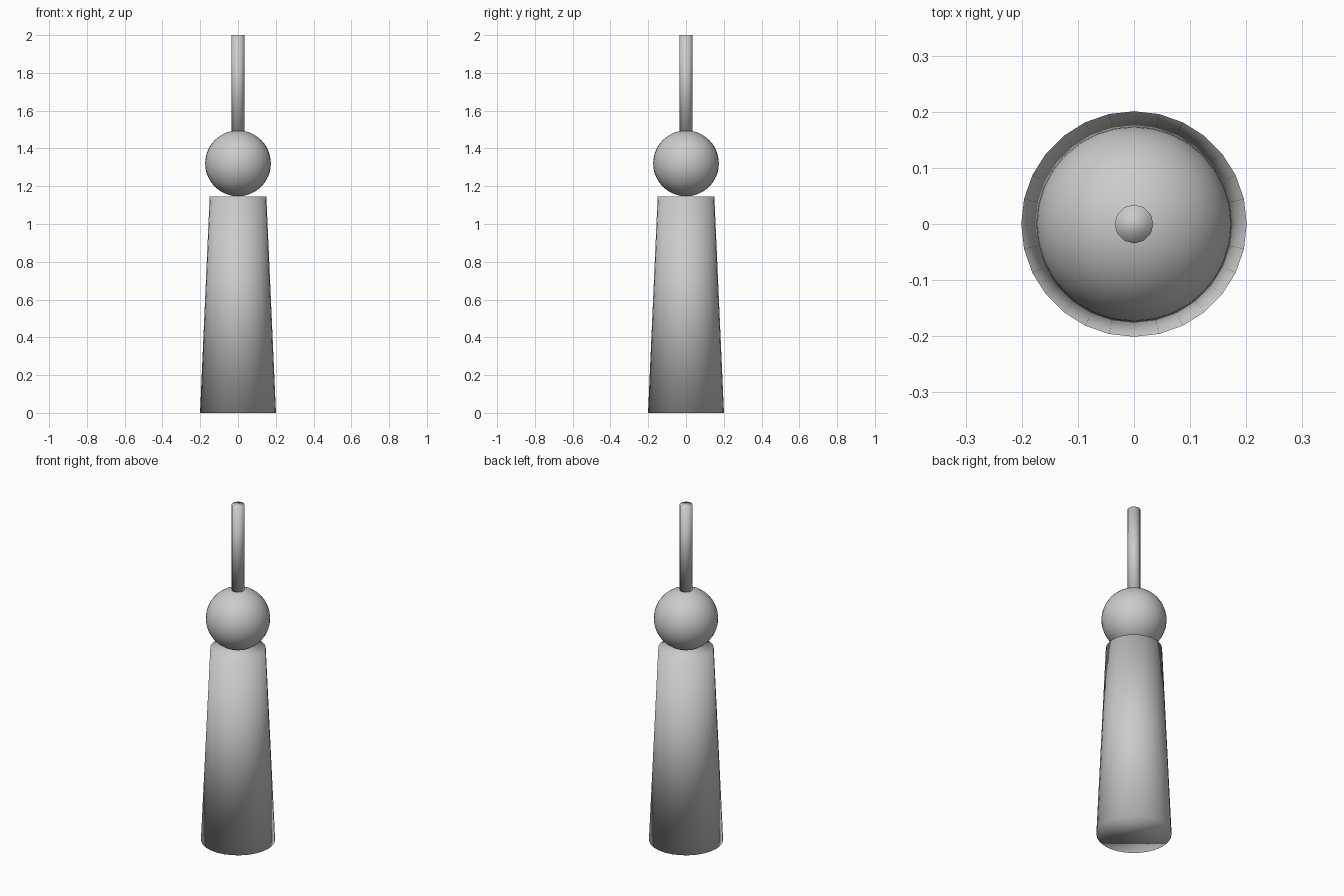
import bpy

if "Cube" in bpy.data.objects:
    bpy.data.objects.remove(bpy.data.objects["Cube"])


def finish(name):
    # Name the part and shade it smoothly
    obj = bpy.context.object
    obj.name = name
    bpy.ops.object.shade_smooth()
    return obj


def tapered(name, sides, r_low, r_high, z_low, z_high):
    bpy.ops.mesh.primitive_cone_add(
        vertices=sides, radius1=r_low, radius2=r_high,
        depth=z_high - z_low, location=(0, 0, (z_low + z_high) / 2))
    return finish(name)


# Tapered column standing on the ground
tapered("tapered_base", 28, 0.201, 0.15, 0.0, 1.145)

# Ball resting on the column
bpy.ops.mesh.primitive_uv_sphere_add(
    segments=32, ring_count=24, radius=0.174, location=(0, 0, 1.321))
finish("ball")

# Thin rod on top of the ball
tapered("rod", 12, 0.0345, 0.0345, 1.485, 2.0)
